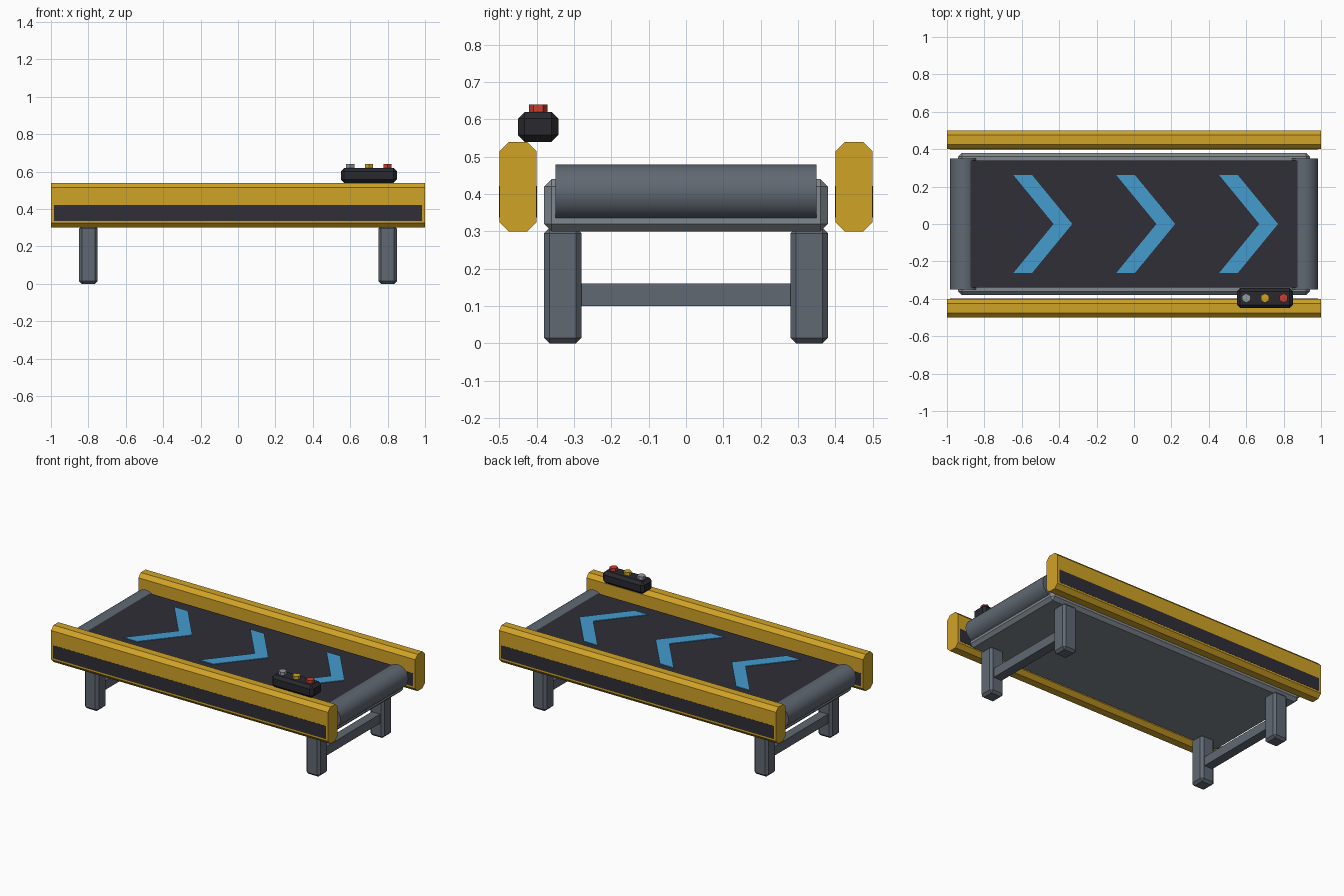
import bpy, bmesh, math

if "Cube" in bpy.data.objects:
    bpy.data.objects.remove(bpy.data.objects["Cube"])


def lin(c):
    return c / 12.92 if c <= 0.04045 else ((c + 0.055) / 1.055) ** 2.4


def material(name, r, g, b):
    m = bpy.data.materials.new(name)
    m.diffuse_color = (lin(r / 255), lin(g / 255), lin(b / 255), 1)
    m.use_nodes = True
    m.node_tree.nodes["Principled BSDF"].inputs["Base Color"].default_value = m.diffuse_color
    return m


yellow = material("safety yellow", 208, 163, 38)
dark = material("belt black", 46, 46, 54)
black = material("panel black", 40, 40, 47)
steel = material("steel grey", 96, 104, 114)
light = material("frame grey", 128, 136, 143)
blue = material("arrow blue", 68, 156, 206)
red = material("button red", 205, 62, 48)
silver = material("button grey", 150, 154, 160)


def finish(name, bm, mat):
    bmesh.ops.recalc_face_normals(bm, faces=bm.faces)
    me = bpy.data.meshes.new(name)
    bm.to_mesh(me)
    bm.free()
    me.materials.append(mat)
    ob = bpy.data.objects.new(name, me)
    bpy.context.collection.objects.link(ob)
    return ob


def box(name, x, y, z, mat, bevel=0, only_x=False):
    """Box from (min, max) ranges; optionally chamfer all edges or only those along x."""
    bm = bmesh.new()
    bmesh.ops.create_cube(bm, size=1)
    for v in bm.verts:
        v.co = [r[0] if c < 0 else r[1] for c, r in zip(v.co, (x, y, z))]
    if bevel:
        edges = [e for e in bm.edges
                 if not only_x or abs(e.verts[0].co.x - e.verts[1].co.x) > 0.01]
        bmesh.ops.bevel(bm, geom=edges, offset=bevel, segments=1, affect='EDGES')
    return finish(name, bm, mat)


def prism(name, points, z0, z1, mat):
    """Extrude a flat outline upward."""
    bm = bmesh.new()
    f = bm.faces.new([bm.verts.new((px, py, z0)) for px, py in points])
    ext = bmesh.ops.extrude_face_region(bm, geom=[f])
    for g in ext["geom"]:
        if isinstance(g, bmesh.types.BMVert):
            g.co.z = z1
    return finish(name, bm, mat)


# Frame and belt
box("frame", (-0.94, 0.94), (-0.38, 0.38), (0.30, 0.44), light, 0.02)
box("belt", (-0.90, 0.90), (-0.34, 0.34), (0.42, 0.47), dark)

# Side rails with dark stripes on both faces
for side, s in (("front", -1), ("back", 1)):
    y = sorted((s * 0.40, s * 0.50))
    box(side + "_rail", (-1, 1), y, (0.30, 0.54), yellow, 0.025, True)
    box(side + "_rail_stripe", (-0.985, 0.985), (y[0] - 0.001, y[1] + 0.001),
        (0.337, 0.422), dark)

# End rollers, legs and cross bars
for end, s in (("left", -1), ("right", 1)):
    bpy.ops.mesh.primitive_cylinder_add(vertices=32, radius=0.075, depth=0.70,
                                        location=(s * 0.91, 0, 0.405),
                                        rotation=(math.pi / 2, 0, 0))
    roller = bpy.context.object
    roller.name = end + "_roller"
    roller.data.materials.append(steel)
    bpy.ops.object.shade_smooth_by_angle(angle=math.radians(35))
    x = s * 0.80
    for side, t in (("front", -1), ("back", 1)):
        y = sorted((t * 0.28, t * 0.38))
        box(f"{side}_{end}_leg", (x - 0.05, x + 0.05), y, (0, 0.31), steel, 0.015)
    box(end + "_cross_bar", (x - 0.03, x + 0.03), (-0.29, 0.29), (0.10, 0.16), steel)

# Chevron arrows on the belt
for i in range(3):
    x = -0.645 + 0.55 * i
    prism(f"arrow_{i + 1}",
          [(x, 0.262), (x + 0.10, 0.262), (x + 0.315, 0), (x + 0.10, -0.262),
           (x, -0.262), (x + 0.215, 0)], 0.469, 0.474, blue)

# Control box with three hexagonal buttons
box("control_box", (0.55, 0.85), (-0.45, -0.342), (0.54, 0.62), black, 0.018)
for x, mat in ((0.60, silver), (0.70, yellow), (0.80, red)):
    hexagon = [(x + 0.025 * math.sin(k * math.pi / 3),
                -0.396 + 0.025 * math.cos(k * math.pi / 3)) for k in range(6)]
    prism(mat.name.replace(" ", "_") + "_button", hexagon, 0.61, 0.64, mat)
